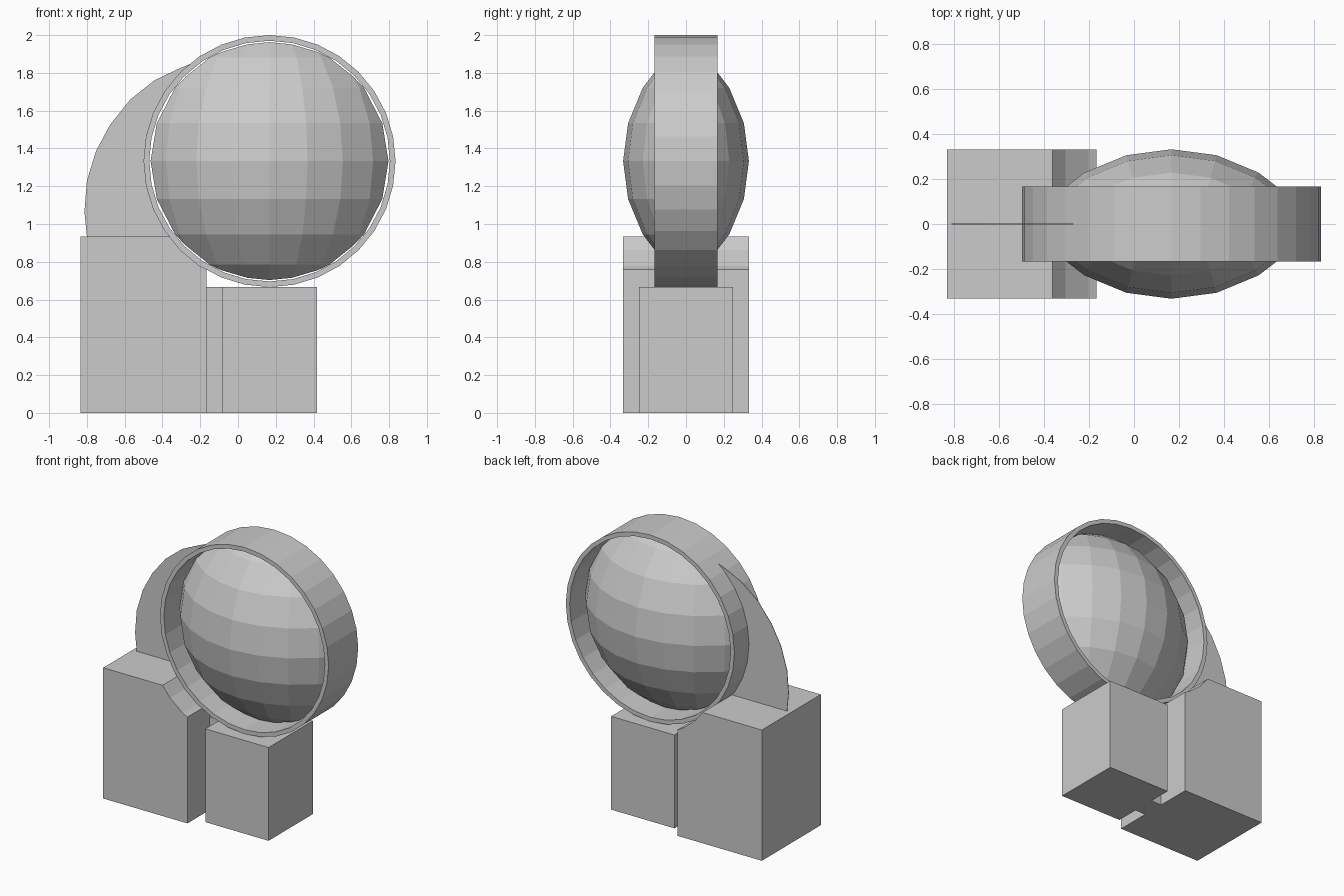
import bpy, bmesh
from math import pi, cos, sin

if "Cube" in bpy.data.objects:
    bpy.data.objects.remove(bpy.data.objects["Cube"])

CX, CZ, R = 0.167, 1.333, 0.667   # ring centre and outer radius
SIDES = 32


def finish(bm, name):
    bmesh.ops.recalc_face_normals(bm, faces=bm.faces[:])
    me = bpy.data.meshes.new(name)
    bm.to_mesh(me)
    bm.free()
    ob = bpy.data.objects.new(name, me)
    bpy.context.collection.objects.link(ob)
    return ob


def extruded(name, profile, half):
    """Front-view profile (x, z), extruded from -half to half in y."""
    bm = bmesh.new()
    front = [bm.verts.new((x, -half, z)) for x, z in profile]
    back = [bm.verts.new((x, half, z)) for x, z in profile]
    bm.faces.new(front)
    bm.faces.new(back[::-1])
    for i in range(len(profile)):
        bm.faces.new((front[i - 1], front[i], back[i], back[i - 1]))
    return finish(bm, name)


def rim(k, r=R):
    a = 2 * pi * k / SIDES
    return CX + r * cos(a), CZ + r * sin(a)


def box(x0, x1, z1):
    return [(x0, 0), (x1, 0), (x1, z1), (x0, z1)]


# Open ring: rectangular section swept round the y axis
bm = bmesh.new()
section = [(R, -0.167), (R, 0.167), (0.637, 0.167), (0.637, -0.167)]
loops = []
for k in range(SIDES):
    loop = []
    for r, y in section:
        x, z = rim(k, r)
        loop.append(bm.verts.new((x, y, z)))
    loops.append(loop)
for k in range(SIDES):
    a, b = loops[k], loops[(k + 1) % SIDES]
    for i in range(4):
        j = (i + 1) % 4
        bm.faces.new((a[i], a[j], b[j], b[i]))
finish(bm, "ring")

# Lens: a shallow cap of a low-poly sphere, mirrored front to back
LENS_R = 0.776
bm = bmesh.new()
bmesh.ops.create_uvsphere(bm, u_segments=24, v_segments=12, radius=LENS_R)
bmesh.ops.translate(bm, vec=(0, LENS_R - 0.333, 0), verts=bm.verts[:])
bmesh.ops.bisect_plane(bm, geom=bm.verts[:] + bm.edges[:] + bm.faces[:],
                       plane_co=(0, 0, 0), plane_no=(0, 1, 0), clear_outer=True)
lens = finish(bm, "lens")
lens.location = (CX, 0, CZ)
mirror = lens.modifiers.new("Mirror", 'MIRROR')
mirror.use_axis = (False, True, False)

# Large block with the ring's curve cut out of its upper corner
extruded("large_block", [(-0.833, 0), (-0.167, 0), (-0.167, 0.76), rim(21),
                         rim(20), (-0.363, 0.935), (-0.833, 0.935)], 0.333)

# Small block and the narrow link joining it to the large one
extruded("small_block", box(-0.083, 0.417, 0.667), 0.25)
extruded("link", box(-0.167, -0.083, 0.667), 0.083)

# Very thin curved fin from the block up to the ring
arc = [(-0.245, 1.85), (-0.307, 1.825), (-0.444, 1.76), (-0.571, 1.658), (-0.677, 1.526),
       (-0.752, 1.386), (-0.8, 1.228), (-0.813, 1.065), (-0.8, 0.935)]
extruded("fin", arc + [(-0.363, 0.935)] + [rim(k) for k in range(19, 11, -1)], 0.002)
